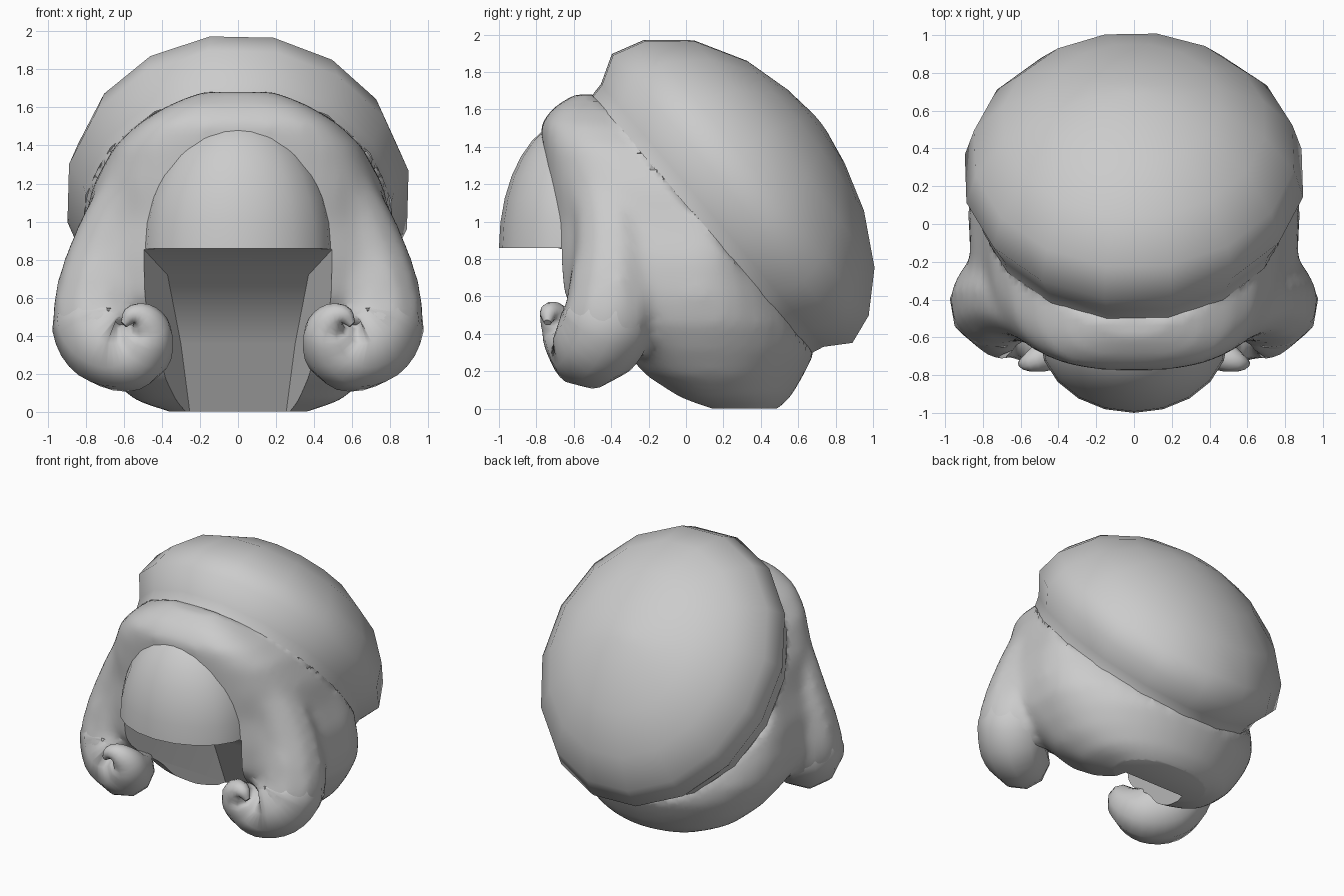
import bpy, bmesh, math
from mathutils import Vector, Matrix

if "Cube" in bpy.data.objects:
    bpy.data.objects.remove(bpy.data.objects["Cube"])

grey = bpy.data.materials.new("soft_grey")
grey.diffuse_color = (0.6, 0.6, 0.6, 1)
grey.use_nodes = True
grey.node_tree.nodes["Principled BSDF"].inputs["Base Color"].default_value = grey.diffuse_color


def activate(ob):
    bpy.ops.object.select_all(action='DESELECT')
    ob.select_set(True)
    bpy.context.view_layer.objects.active = ob


def smooth(ob, angle):
    activate(ob)
    bpy.ops.object.shade_smooth_by_angle(angle=math.radians(angle))


def finish(bm, name, angle=50):
    me = bpy.data.meshes.new(name)
    bm.to_mesh(me)
    bm.free()
    ob = bpy.data.objects.new(name, me)
    bpy.context.collection.objects.link(ob)
    me.materials.append(grey)
    if angle:
        smooth(ob, angle)
    return ob


def loft(rings):
    bm = bmesh.new()
    rows = [[bm.verts.new(p) for p in r] for r in rings]
    n = len(rows[0])
    for a, b in zip(rows, rows[1:]):
        for i in range(n):
            j = (i + 1) % n
            bm.faces.new((a[i], a[j], b[j], b[i]))
    bm.faces.new(rows[0])
    bm.faces.new(rows[-1])
    bmesh.ops.recalc_face_normals(bm, faces=bm.faces)
    return bm


def slice_off(bm, co, no, fill=True):
    bmesh.ops.bisect_plane(bm, geom=bm.verts[:] + bm.edges[:] + bm.faces[:],
                           plane_co=co, plane_no=no, clear_outer=True)
    if fill:
        bmesh.ops.holes_fill(bm, edges=[e for e in bm.edges if e.is_boundary], sides=0)


def open_plane(bm, co, no):
    """Remove the hidden faces that lie in a plane."""
    co, no = Vector(co), Vector(no)
    flat = [f for f in bm.faces if all(abs((v.co - co).dot(no)) < 1e-3 for v in f.verts)]
    bmesh.ops.delete(bm, geom=flat, context='FACES')


def tube(points, side, name):
    cu = bpy.data.curves.new(name, 'CURVE')
    cu.dimensions = '3D'
    cu.bevel_depth = 1
    cu.bevel_resolution = 3
    cu.resolution_u = 4
    cu.use_fill_caps = True
    sp = cu.splines.new('BEZIER')
    sp.bezier_points.add(len(points) - 1)
    for bp, (x, y, z, r) in zip(sp.bezier_points, points):
        bp.co = (side * x, y, z)
        bp.radius = r
        bp.handle_left_type = bp.handle_right_type = 'AUTO'
    cu.materials.append(grey)
    ob = bpy.data.objects.new(name, cu)
    bpy.context.collection.objects.link(ob)
    activate(ob)
    bpy.ops.object.convert(target='MESH')
    return bpy.context.view_layer.objects.active


# Seam plane shared by the cap and the hair
centre = Vector((0, 0.09, 0.99))
normal = Vector((0, 0.76, 0.65)).normalized()
down = Vector((0, 0.65, -0.76)).normalized()

# Puffy cap, a turned profile tilted backwards, flatter at the nape
profile = [(0.06, 0.83), (0.25, 0.81), (0.51, 0.745), (0.78, 0.6), (0.955, 0.4),
           (1.01, 0.22), (0.925, 0.07), (0.91, -0.005)]
SIDES = 16
rings = []
for r, h in profile:
    ring = []
    for i in range(SIDES):
        a = 2 * math.pi * (i + 0.56) / SIDES
        u = -r * 1.01 * math.cos(a)
        ring.append(centre + normal * h * (1 - 0.12 * max(0, u)) + down * u
                    + Vector((0.9 * r * math.sin(a), 0, 0)))
    rings.append(ring)
bm = loft(rings)
bm.faces.ensure_lookup_table()
bmesh.ops.delete(bm, geom=[bm.faces[-1]], context='FACES_ONLY')
finish(bm, "cap", 60)

# Hair body: stacked sections (z, half width, centre y, front y, back y)
sections = [(-0.02, 0.3, 0.32, 0.16, 0.47), (0.06, 0.54, 0.2, -0.05, 0.56),
            (0.18, 0.68, 0.14, -0.24, 0.63), (0.32, 0.78, 0.1, -0.36, 0.70),
            (0.45, 0.85, 0.1, -0.55, 0.68), (0.6, 0.88, 0.08, -0.70, 0.62),
            (0.8, 0.87, 0.08, -0.72, 0.52), (1.0, 0.81, 0.07, -0.73, 0.6),
            (1.2, 0.76, -0.1, -0.75, 0.5), (1.4, 0.65, -0.27, -0.77, 0.3),
            (1.52, 0.52, -0.38, -0.78, 0.1), (1.61, 0.37, -0.46, -0.71, -0.1),
            (1.68, 0.2, -0.5, -0.6, -0.3)]
rings = []
for z, hw, cy, yf, yb in sections:
    ring = []
    for i in range(32):
        a = 2 * math.pi * i / 32
        c, s = math.cos(a), math.sin(a)
        p = 2 / 3.0 if c > 0 else 1
        x = hw * math.copysign(abs(s) ** p, s)
        y = cy + (yf - cy) * c ** p if c > 0 else cy - (yb - cy) * c
        ring.append((x, y, z))
    rings.append(ring)
hair = finish(loft(rings), "hair_body", 0)

# Side locks curling inwards and up at the tips (x, y, z, radius)
path = [(0.3, -0.56, 1.47, 0.12), (0.52, -0.43, 1.15, 0.2), (0.65, -0.38, 0.87, 0.225),
        (0.71, -0.39, 0.65, 0.245), (0.73, -0.42, 0.47, 0.25),
        (0.67, -0.48, 0.36, 0.24), (0.55, -0.55, 0.32, 0.205),
        (0.475, -0.63, 0.38, 0.145), (0.475, -0.69, 0.47, 0.095),
        (0.55, -0.73, 0.51, 0.055), (0.6, -0.74, 0.46, 0.02)]
roots = []
for side, name in ((-1, "left_lock"), (1, "right_lock")):
    roots.append(tube(path[:6], side, name + "_root"))
    smooth(tube([(0.71, -0.4, 0.62, 0.2)] + path[4:], side, name + "_curl"), 60)

# Melt the lock roots into the hair body
activate(hair)
for r in roots:
    r.select_set(True)
bpy.ops.object.join()
mod = hair.modifiers.new("blend", 'REMESH')
mod.mode = 'VOXEL'
mod.voxel_size = 0.035
soft = hair.modifiers.new("soften", 'SMOOTH')
soft.factor = 0.5
soft.iterations = 12
for name in ("blend", "soften"):
    bpy.ops.object.modifier_apply(modifier=name)

# Trim at the seam and fit the rim to the cap
bm = bmesh.new()
bm.from_mesh(hair.data)
slice_off(bm, centre, normal, fill=False)
for v in bm.verts:
    if v.is_boundary:
        u, x = (v.co - centre).dot(down), v.co.x
        k = 1 / math.hypot(u / 0.905, x / 0.81)
        v.co = centre + down * u * k + Vector((x * k, 0, 0))
bmesh.ops.holes_fill(bm, edges=[e for e in bm.edges if e.is_boundary], sides=0)
slice_off(bm, (0, 0, 0.002), (0, 0, -1))
bmesh.ops.recalc_face_normals(bm, faces=bm.faces)
bm.to_mesh(hair.data)
bm.free()

# Hollow for the face: (y, half width, z) at ceiling, middle and floor
stations = [[(-1.2, 0.5, 0.86), (-1.2, 0.5, 0.4), (-1.2, 0.5, -0.1)],
            [(-0.69, 0.5, 0.86), (-0.69, 0.5, 0.4), (-0.69, 0.5, -0.1)],
            [(-0.18, 0.37, 0.72), (0.12, 0.3, 0.36), (0.24, 0.24, -0.1)]]
rings = [[(w, y, z) for y, w, z in st] + [(-w, y, z) for y, w, z in reversed(st)]
         for st in stations]
cutter = finish(loft(rings), "face_cutter", 0)
cutter.hide_render = True
mod = hair.modifiers.new("opening", 'BOOLEAN')
mod.operation = 'DIFFERENCE'
mod.solver = 'EXACT'
mod.object = cutter
activate(hair)
bpy.ops.object.modifier_apply(modifier=mod.name)
bpy.data.objects.remove(cutter)
bm = bmesh.new()
bm.from_mesh(hair.data)
open_plane(bm, centre, normal)
bm.to_mesh(hair.data)
bm.free()
hair.data.materials.clear()
hair.data.materials.append(grey)
smooth(hair, 45)

# Rounded fringe with a flat underside
bm = bmesh.new()
bmesh.ops.create_uvsphere(bm, u_segments=20, v_segments=16, radius=1)
bmesh.ops.transform(bm, verts=bm.verts, matrix=Matrix.Translation((0, -0.6, 0.86))
                    @ Matrix.Diagonal((0.5, 0.4, 0.69, 1)))
slice_off(bm, (0, 0, 0.86), (0, 0, -1))
slice_off(bm, (0, -0.62, 0), (0, 1, 0), fill=False)
finish(bm, "fringe", 45)
